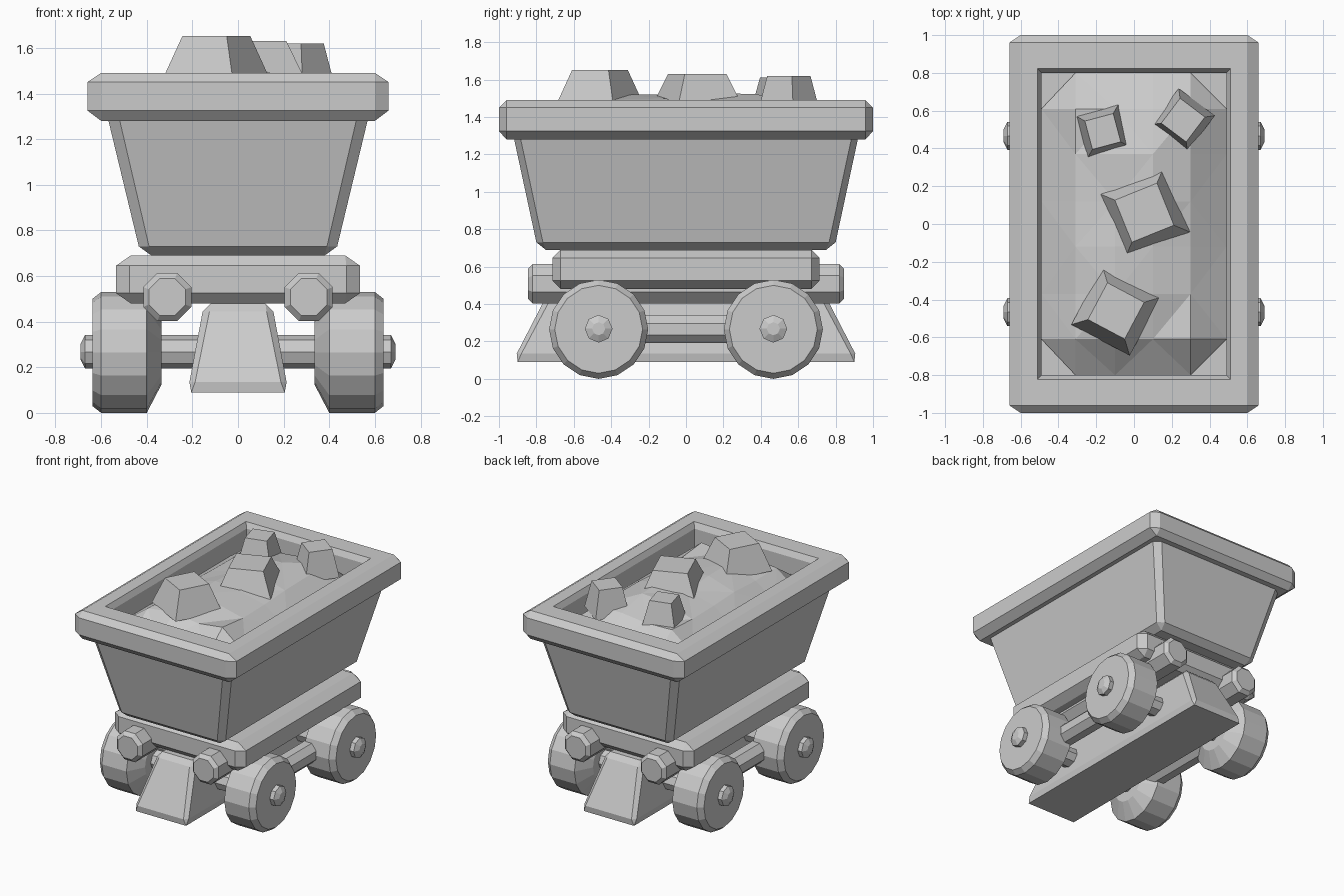
import bpy, bmesh, math, random
from mathutils import Matrix, Vector

if "Cube" in bpy.data.objects:
    bpy.data.objects.remove(bpy.data.objects["Cube"])

random.seed(4)


def finish(name, bm):
    bmesh.ops.remove_doubles(bm, verts=bm.verts[:], dist=0.0005)
    bmesh.ops.recalc_face_normals(bm, faces=bm.faces[:])
    mesh = bpy.data.meshes.new(name)
    bm.to_mesh(mesh)
    bm.free()
    obj = bpy.data.objects.new(name, mesh)
    bpy.context.collection.objects.link(obj)
    return obj


def loft(name, loops, closed=False, matrix=Matrix()):
    """Skin loops of points; cap the ends, or join last to first."""
    bm = bmesh.new()
    rings = [[bm.verts.new(matrix @ Vector(p)) for p in loop] for loop in loops]
    pairs = list(zip(rings, rings[1:]))
    if closed:
        pairs.append((rings[-1], rings[0]))
    else:
        bm.faces.new(rings[0])
        bm.faces.new(rings[-1])
    for a, b in pairs:
        for i in range(len(a)):
            j = (i + 1) % len(a)
            bm.faces.new((a[i], a[j], b[j], b[i]))
    return finish(name, bm)


def rect(hx, hy, z, cx=0.0, cy=0.0):
    """Rectangle with cut corners, as eight points."""
    return [(hx, -hy + cy, z), (hx, hy - cy, z), (hx - cx, hy, z), (-hx + cx, hy, z),
            (-hx, hy - cy, z), (-hx, -hy + cy, z), (-hx + cx, -hy, z), (hx - cx, -hy, z)]


def turned(name, profile, sides, matrix, turn=0.0):
    """Round part from (radius, position along axis) pairs."""
    loops = [[(r * math.cos(2 * math.pi * (i + turn) / sides),
               r * math.sin(2 * math.pi * (i + turn) / sides), t)
              for i in range(sides)] for r, t in profile]
    return loft(name, loops, matrix=matrix)


def place(x, y, z, axis, sign=1):
    rot = (Matrix.Rotation(sign * math.pi / 2, 4, 'Y') if axis == 'X'
           else Matrix.Rotation(-math.pi / 2, 4, 'X'))
    return Matrix.Translation((x, y, z)) @ rot


# Tapered tub with bevelled edges
loft("tub", [rect(0.38, 0.75, 0.69), rect(0.435, 0.80, 0.73, 0.045, 0.035),
             rect(0.575, 0.925, 1.31, 0.05, 0.035)])

# Hollow rim around the top
loft("rim", [rect(0.50, 0.81, 1.28), rect(0.60, 0.96, 1.28),
             rect(0.66, 1.0, 1.325, 0.06, 0.04), rect(0.66, 1.0, 1.45, 0.06, 0.04),
             rect(0.60, 0.96, 1.49), rect(0.51, 0.822, 1.49), rect(0.49, 0.80, 1.45),
             rect(0.49, 0.80, 1.30)], closed=True)

# Chassis slab
loft("chassis", [rect(0.47, 0.67, 0.48), rect(0.535, 0.715, 0.525, 0.06, 0.045),
                 rect(0.535, 0.715, 0.645, 0.06, 0.045), rect(0.47, 0.67, 0.69)])

# Central keel flaring toward the ground
loft("keel", [rect(0.205, 0.90, 0.09), rect(0.213, 0.905, 0.135, 0.025, 0.025),
              rect(0.155, 0.745, 0.445, 0.03, 0.03), rect(0.12, 0.71, 0.48)])

# Buffer beams running the length of the cart
for side, x in (("left", -0.31), ("right", 0.31)):
    turned(side + "_buffer_beam", [(0.087, -0.845), (0.114, -0.82), (0.114, 0.82), (0.087, 0.845)],
           8, place(x, 0, 0.508, 'Y'), 0.5)
    # Rod joining the front and back axles
    turned(side + "_axle_link", [(0.08, -0.465), (0.08, 0.465)], 8,
           place(0.42 * math.copysign(1, x), 0, 0.265, 'Y'), 0.5)

# Axles and wheels
for end, y in (("front", -0.467), ("back", 0.467)):
    turned(end + "_axle", [(0.035, -0.69), (0.074, -0.67), (0.074, 0.67), (0.035, 0.69)],
           8, place(0, y, 0.268, 'X'))
    for side, s in (("left", -1), ("right", 1)):
        turned(end + "_" + side + "_wheel",
               [(0.14, 0.335), (0.265, 0.40), (0.265, 0.60), (0.235, 0.638)],
               16, place(0, y, 0.265, 'X', s))

# Faceted heap inside the rim
xs = [-0.49, -0.31, -0.10, 0.10, 0.30, 0.49]
ys = [-0.80, -0.61, -0.37, -0.12, 0.12, 0.37, 0.61, 0.80]
bm = bmesh.new()
grid = []
for i, x in enumerate(xs):
    column = []
    for j, y in enumerate(ys):
        edge = i in (0, len(xs) - 1) or j in (0, len(ys) - 1)
        near = i in (1, len(xs) - 2) or j in (1, len(ys) - 2)
        z = 1.32 if edge else (1.46 if near else 1.51) + random.uniform(-0.02, 0.02)
        column.append(bm.verts.new((x, y, z)))
    grid.append(column)
nx, ny = len(xs) - 1, len(ys) - 1
for i in range(nx):
    for j in range(ny):
        quad = [grid[i][j], grid[i + 1][j], grid[i + 1][j + 1], grid[i][j + 1]]
        if i in (0, nx - 1) and j in (0, ny - 1):
            # Cut corner: leave out the outermost point
            corner = grid[0 if i == 0 else nx][0 if j == 0 else ny]
            bm.faces.new([v for v in quad if v is not corner])
        else:
            k = (i + j) % 2
            bm.faces.new((quad[k], quad[k + 1], quad[(k + 2) % 4]))
            bm.faces.new((quad[k], quad[(k + 2) % 4], quad[(k + 3) % 4]))
bmesh.ops.delete(bm, geom=[v for v in bm.verts if not v.link_faces], context='VERTS')
finish("ore_heap", bm)

# Ore chunks: x, y, base side, top side, turn, base z, top z
chunks = [(0.055, 0.06, 0.37, 0.24, 22, 1.46, 1.63),
          (-0.095, -0.46, 0.35, 0.22, -28, 1.46, 1.652),
          (-0.165, 0.49, 0.23, 0.155, 15, 1.44, 1.61),
          (0.26, 0.55, 0.24, 0.165, -37, 1.42, 1.62)]
for n, (x, y, base, top, deg, z0, z1) in enumerate(chunks):
    m = Matrix.Translation((x, y, 0)) @ Matrix.Rotation(math.radians(deg), 4, 'Z')
    loft("ore_chunk_%d" % (n + 1), [rect(base / 2, base / 2, z0), rect(top / 2, top / 2, z1)], matrix=m)
